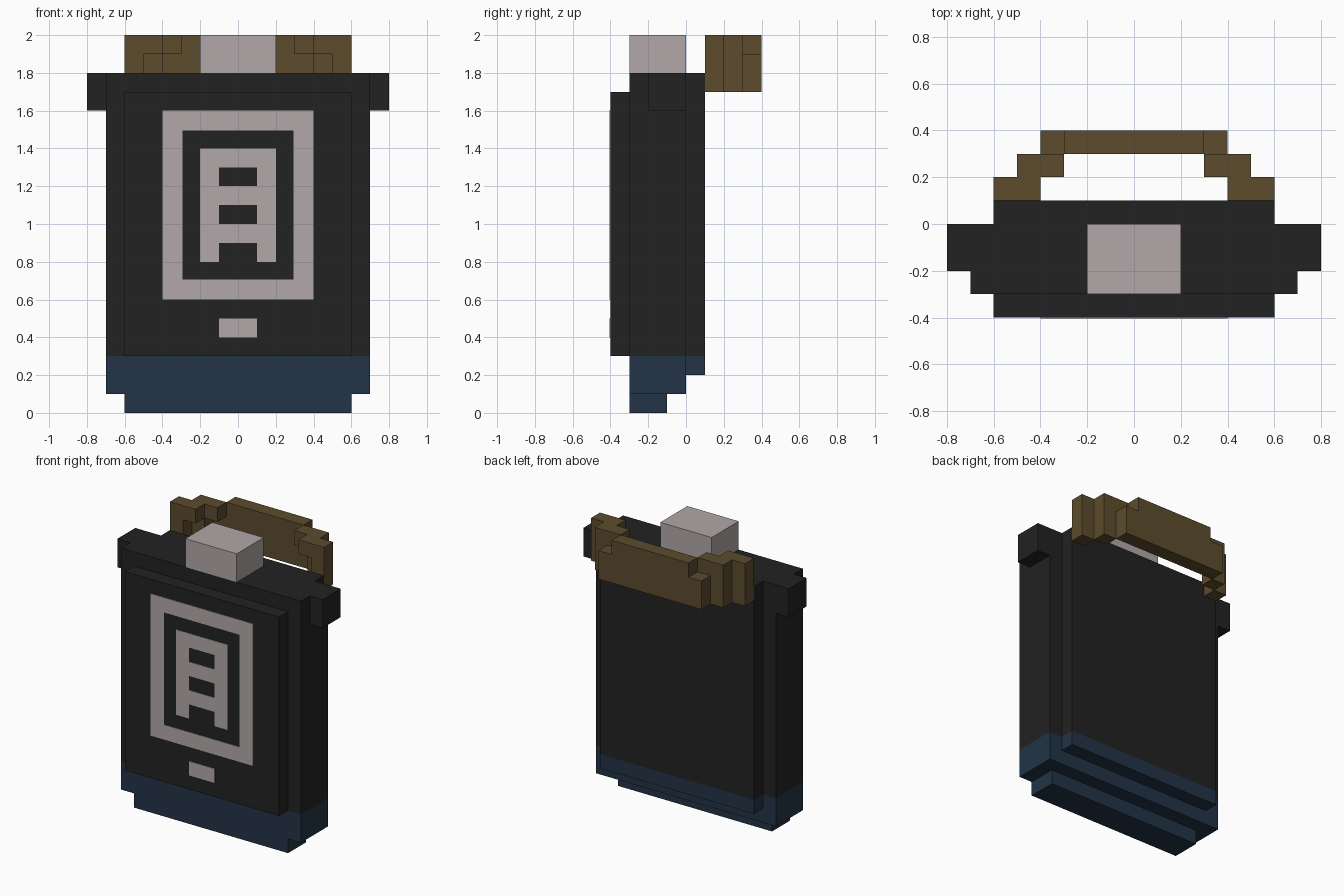
import bpy
import bmesh

cube = bpy.data.objects.get("Cube")
if cube:
    bpy.data.objects.remove(cube, do_unlink=True)


def material(name, color):
    mat = bpy.data.materials.new(name)
    mat.use_nodes = True
    mat.diffuse_color = (*color, 1)
    bsdf = next(n for n in mat.node_tree.nodes if n.type == "BSDF_PRINCIPLED")
    bsdf.inputs["Base Color"].default_value = (*color, 1)
    return mat


charcoal = material("charcoal", (0.016, 0.016, 0.016))
navy = material("navy", (0.016, 0.034, 0.061))
pale = material("pale_grey", (0.445, 0.392, 0.392))
bronze = material("bronze", (0.109, 0.072, 0.026))


def blocks(name, mat, *boxes):
    """One object from boxes given as (x range, y range, z range)."""
    bm = bmesh.new()
    for box in boxes:
        verts = bmesh.ops.create_cube(bm, size=1)["verts"]
        for v in verts:
            for axis, (low, high) in enumerate(box):
                v.co[axis] = low if v.co[axis] < 0 else high
    mesh = bpy.data.meshes.new(name)
    bm.to_mesh(mesh)
    bm.free()
    mesh.materials.append(mat)
    obj = bpy.data.objects.new(name, mesh)
    bpy.context.collection.objects.link(obj)
    return obj


def wide(half):
    return (-half, half)


def mirrored(*boxes):
    """The boxes and their copies across x = 0."""
    return list(boxes) + [((-x[1], -x[0]), y, z) for x, y, z in boxes]


# Main case
core_y, back_y = (-0.3, 0), (0, 0.1)
blocks("case", charcoal, (wide(0.7), core_y, (0.3, 1.8)))
blocks("back_panel", charcoal, (wide(0.6), back_y, (0.3, 1.8)))
blocks("front_panel", charcoal, (wide(0.6), (-0.4, -0.3), (0.3, 1.7)))
blocks("side_lugs", charcoal, *mirrored(((0.7, 0.8), (-0.2, 0), (1.6, 1.8))))

# Stepped base
blocks("base", navy, (wide(0.7), core_y, (0.1, 0.3)))
blocks("base_back", navy, (wide(0.6), back_y, (0.2, 0.3)))
blocks("base_foot", navy, (wide(0.6), (-0.3, -0.1), (0, 0.1)))

# Top cap
blocks("cap", pale, (wide(0.2), core_y, (1.8, 2)))

# Rear handle: stepped posts joined by thin links along the top
full, upper, lower = (1.7, 2), (1.9, 2), (1.7, 1.9)
near, middle, far = (0.1, 0.2), (0.2, 0.3), (0.3, 0.4)
blocks("handle_bar", bronze, (wide(0.3), far, full))
blocks("handle_posts", bronze, *mirrored(
    ((0.5, 0.6), near, full),
    ((0.4, 0.5), middle, full),
    ((0.3, 0.4), far, lower)))
blocks("handle_links", bronze, *mirrored(
    ((0.4, 0.5), near, upper),
    ((0.3, 0.4), middle, upper)))

# Painted front: rectangular border, slotted panel and small tab
paint_y = (-0.404, -0.4)
blocks("painted_border", pale,
       *mirrored(((0.295, 0.4), paint_y, (0.6, 1.6))),
       *[(wide(0.295), paint_y, z) for z in ((0.6, 0.705), (1.495, 1.6))])
blocks("painted_panel", pale,
       *mirrored(((0.1, 0.2), paint_y, (0.8, 1.4))),
       *[(wide(0.1), paint_y, (z, z + 0.1)) for z in (0.9, 1.1, 1.3)])
blocks("painted_tab", pale, (wide(0.1), paint_y, (0.4, 0.5)))
